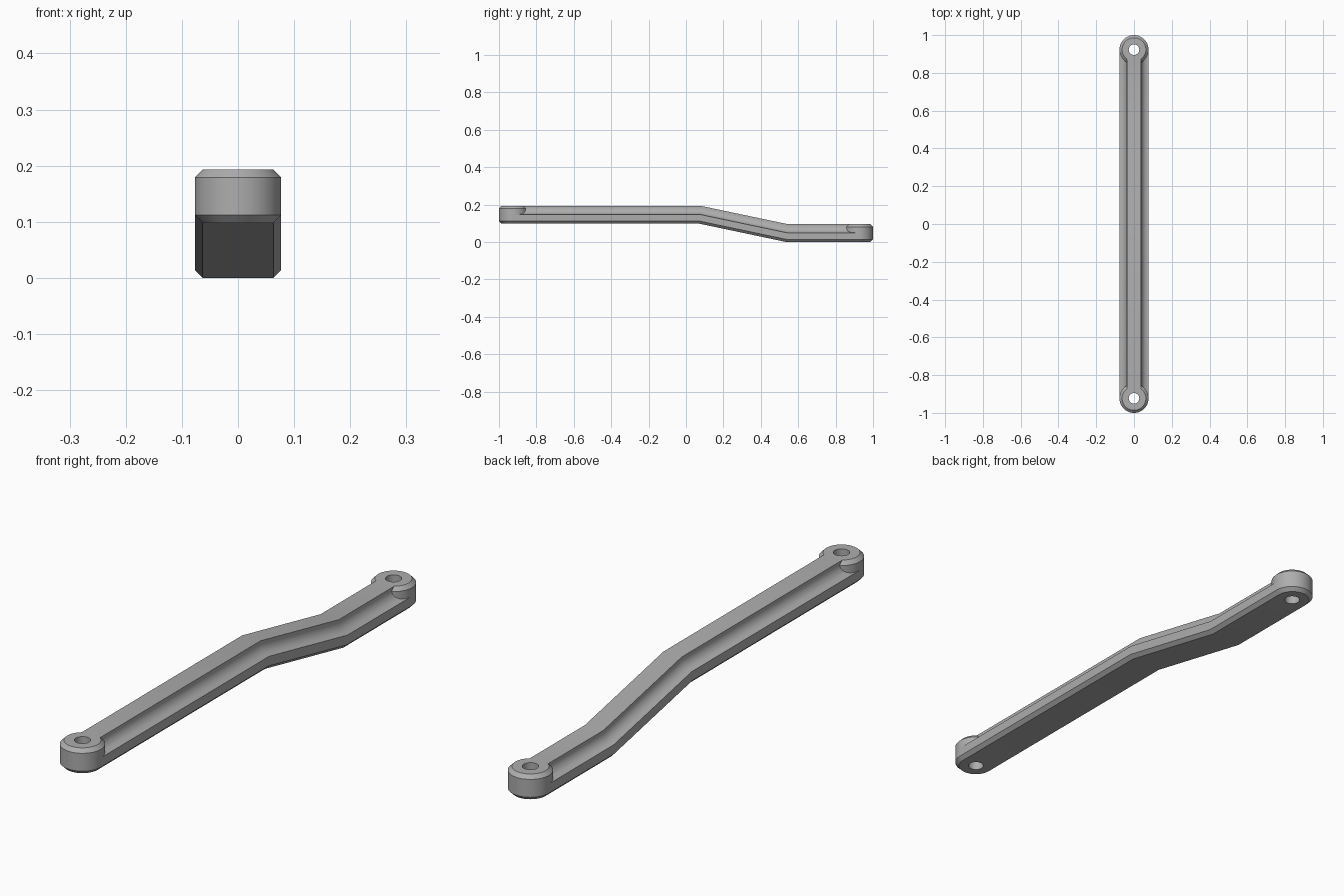
import bpy, bmesh, math

if "Cube" in bpy.data.objects:
    bpy.data.objects.remove(bpy.data.objects["Cube"], do_unlink=True)

HALF, THICK, CHAMFER = 0.077, 0.095, 0.014   # half width, height, edge chamfer
SLAB, RIB, HOLE = 0.049, 0.038, 0.028        # flange height, rib half width, hole radius
EYE_Y, DROP = 0.923, 0.098                   # boss centre, height offset between ends

steel = bpy.data.materials.new("grey steel")
steel.use_nodes = True
grey = (0.42, 0.42, 0.42, 1)
steel.diffuse_color = grey
steel.node_tree.nodes["Principled BSDF"].inputs["Base Color"].default_value = grey


def make_object(name, bm):
    bmesh.ops.recalc_face_normals(bm, faces=bm.faces)
    mesh = bpy.data.meshes.new(name)
    bm.to_mesh(mesh)
    bm.free()
    mesh.materials.append(steel)
    obj = bpy.data.objects.new(name, mesh)
    bpy.context.collection.objects.link(obj)
    return obj


def loft(name, rings):
    """Skin closed rings of points and cap both ends."""
    bm = bmesh.new()
    loops = [[bm.verts.new(p) for p in ring] for ring in rings]
    n = len(loops[0])
    for a, b in zip(loops, loops[1:]):
        for i in range(n):
            j = (i + 1) % n
            bm.faces.new((a[i], a[j], b[j], b[i]))
    bm.faces.new(loops[0])
    bm.faces.new(loops[-1])
    return make_object(name, bm)


def turned(name, y, z, profile, steps):
    """Solid of revolution about a vertical axis from (radius, height) pairs."""
    angles = [2 * math.pi * i / steps for i in range(steps)]
    return loft(name, [[(r * math.cos(a), y + r * math.sin(a), z + h) for a in angles]
                       for r, h in profile])


def combine(target, tool, operation):
    mod = target.modifiers.new(tool.name, 'BOOLEAN')
    mod.operation, mod.solver, mod.object = operation, 'EXACT', tool
    bpy.context.view_layer.objects.active = target
    bpy.ops.object.modifier_apply(modifier=mod.name)
    bpy.data.objects.remove(tool, do_unlink=True)


# Bar section: chamfered flange with a concave fillet rising to a narrow rib
fillet = HALF - RIB
right = [(HALF - CHAMFER, 0), (HALF, CHAMFER)]
for i in range(11):
    a = math.pi / 2 * i / 10
    right.append((HALF - fillet * math.sin(a), SLAB + fillet * (1 - math.cos(a))))
right.append((RIB, THICK))
section = right + [(-x, h) for x, h in reversed(right)]

# Bar swept through two mitred bends: (y, base height, miter lean)
stations = [(-EYE_Y, DROP, 0), (0.07, DROP, 0.1), (0.535, 0, 0.1), (EYE_Y, 0, 0)]
bar = loft("offset_bar", [[(x, y + lean * h, z + h) for x, h in section]
                          for y, z, lean in stations])

# Chamfered round boss at each end, then the bolt hole through it
boss_profile = [(HALF - CHAMFER, 0), (HALF, CHAMFER),
                (HALF, THICK - CHAMFER), (HALF - CHAMFER, THICK)]
ends = [("front", -EYE_Y, DROP), ("back", EYE_Y, 0)]
for side, y, z in ends:
    combine(bar, turned(side + "_boss", y, z, boss_profile, 64), 'UNION')
for side, y, z in ends:
    combine(bar, turned(side + "_hole", y, z, [(HOLE, -0.05), (HOLE, 0.15)], 32), 'DIFFERENCE')

bpy.ops.object.select_all(action='DESELECT')
bar.select_set(True)
bpy.context.view_layer.objects.active = bar
bpy.ops.object.shade_smooth_by_angle(angle=math.radians(30))
